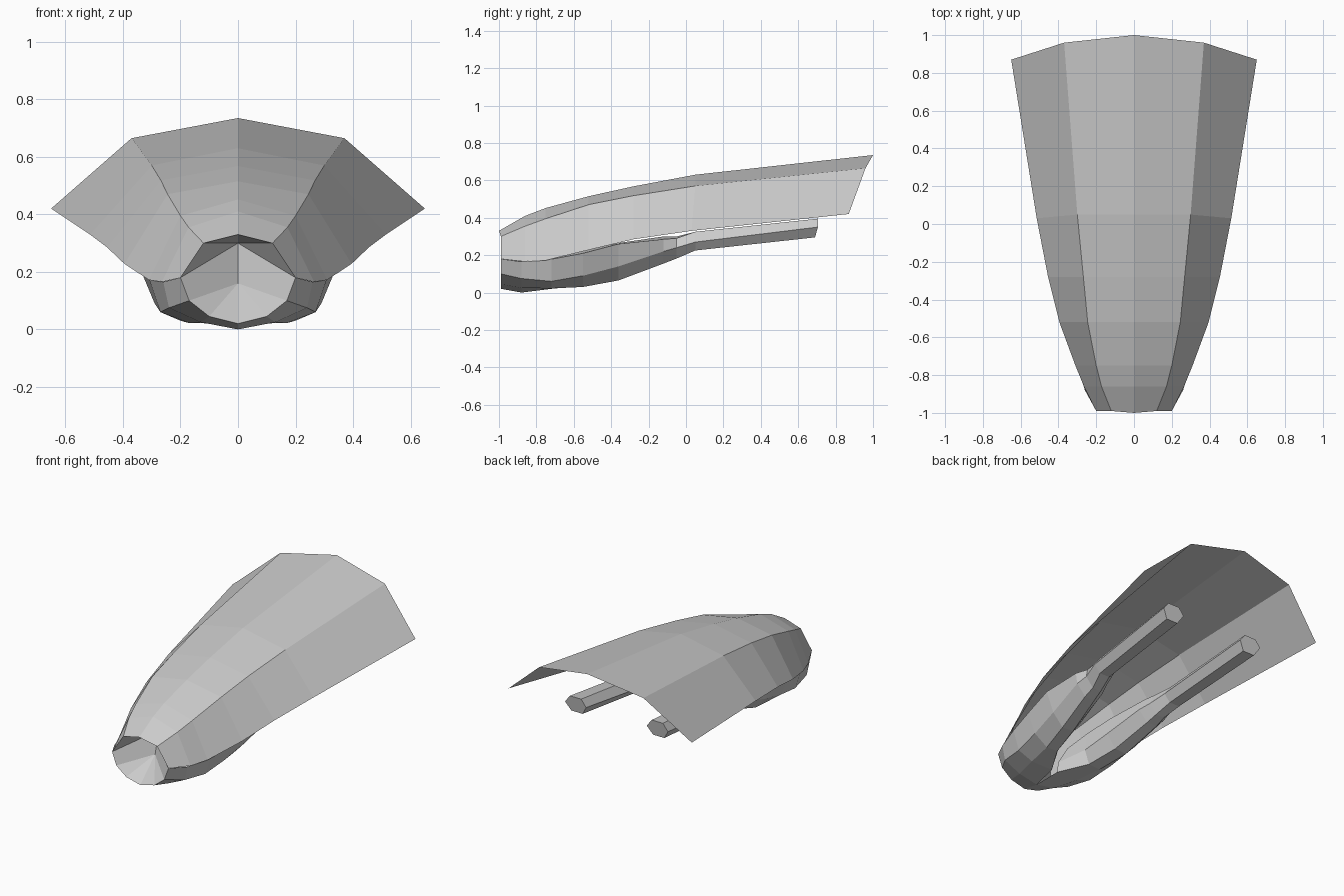
import bpy


def build(name, verts, faces):
    """Make a flat-shaded half mesh and mirror it across x = 0."""
    me = bpy.data.meshes.new(name)
    me.from_pydata(verts, [], faces)
    me.update()
    ob = bpy.data.objects.new(name, me)
    bpy.context.collection.objects.link(ob)
    mod = ob.modifiers.new("mirror", 'MIRROR')
    mod.use_clip = True
    mod.merge_threshold = 0.001
    return ob


def strip(a, b, n, i):
    """Quad between neighbouring points i, i+1 of two sections."""
    j = (i + 1) % n
    return (a * n + i, a * n + j, b * n + j, b * n + i)


# Upper shell: centre line, ridge and lower edge, rear to front
centre = [(0, 1, .735), (0, .05, .63), (0, -.28, .568), (0, -.52, .515),
          (0, -.75, .452), (0, -.86, .41), (0, -1, .33)]
ridge = [(.37, .96, .665), (.30, .05, .57), (.268, -.28, .518), (.245, -.52, .47),
         (.20, -.75, .395), (.172, -.86, .355), (.12, -.99, .30)]
edge = [(.65, .87, .42), (.515, .03, .33), (.455, -.28, .285), (.395, -.52, .228),
        (.31, -.75, .172), (.265, -.86, .165), (.20, -.99, .18)]
verts = [p for row in zip(centre, ridge, edge) for p in row]
faces = [strip(s, s + 1, 3, i) for s in range(6) for i in range(2)]
build("upper_shell", verts, faces)

# Lower jaw: six-sided sections running back into two separate bars
# (y, then x z of: outer top, outer side, outer bottom, inner bottom, inner side, inner top)
sections = [
    (-.99, (.20, .18), (.17, .10), (.10, .045), (0, .02), (0, .05), (0, .10)),
    (-.88, (.26, .165), (.24, .075), (.13, .025), (0, 0), (0, .05), (0, .10)),
    (-.72, (.31, .178), (.27, .06), (.17, .022), (.02, .02), (.03, .09), (.10, .21)),
    (-.55, (.34, .21), (.29, .09), (.20, .03), (.12, .035), (.09, .12), (.11, .24)),
    (-.36, (.36, .26), (.31, .14), (.24, .065), (.16, .07), (.10, .15), (.13, .265)),
    (-.12, (.34, .285), (.33, .22), (.27, .155), (.20, .155), (.14, .22), (.18, .30)),
    (-.05, (.31, .29), (.32, .24), (.27, .182), (.21, .182), (.165, .24), (.19, .30)),
    (.05, (.30, .325), (.34, .27), (.30, .225), (.23, .225), (.19, .27), (.23, .325)),
    (.69, (.33, .395), (.365, .35), (.33, .295), (.25, .295), (.215, .35), (.25, .395)),
]
verts = [(x, s[0] + (.015 if s[0] > .6 and z > .3 else 0), z)
         for s in sections for x, z in s[1:]]
faces = []
for s in range(len(sections) - 1):
    # only the outer skin exists at the snout, where the halves join
    for i in range(3 if s < 2 else 6):
        faces.append(strip(s, s + 1, 6, i))
last = (len(sections) - 1) * 6
faces.append(tuple(range(last, last + 6)))
build("lower_jaw_and_bars", verts, faces)

# Recessed front of the snout: rim points folding in to an inner ridge
rim = [(0, -1, .33), (.12, -.99, .30), (.20, -.99, .18),
       (.17, -.99, .10), (.10, -.99, .045), (0, -.99, .02)]
inner = [(0, -.80, .30), (0, -.84, .16)]
faces = [(0, 1, 6), (1, 2, 6), (2, 7, 6), (2, 3, 7), (3, 4, 7), (4, 5, 7)]
build("snout_recess", rim + inner, faces)
